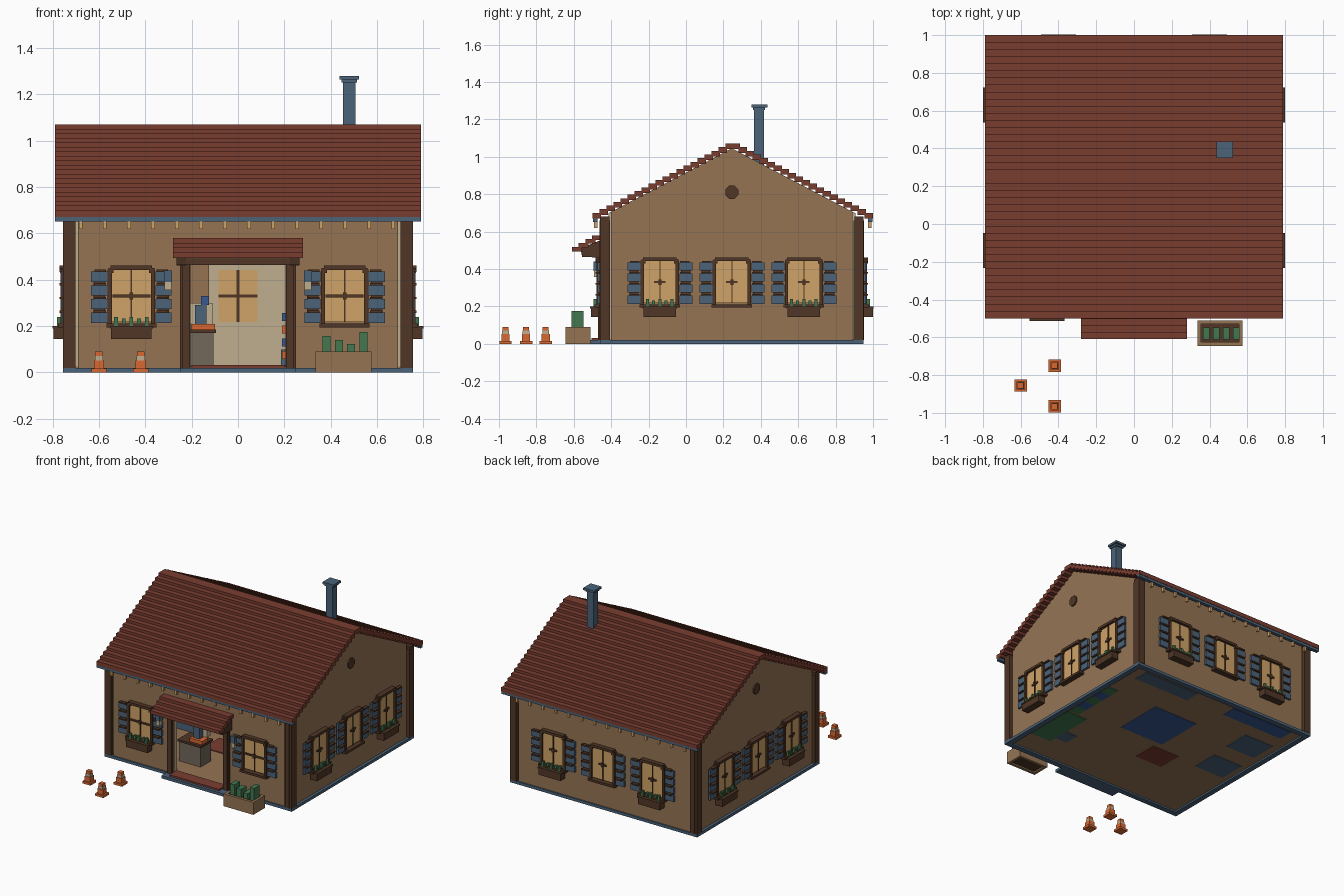
import bpy, bmesh
from math import pi, sin, cos
from mathutils import Matrix

old = bpy.data.objects.get("Cube")
if old:
    bpy.data.objects.remove(old, do_unlink=True)

COLOURS = {
    "tan": (0.30, 0.175, 0.088), "red": (0.195, 0.047, 0.03),
    "brown": (0.08, 0.037, 0.019), "slate": (0.07, 0.125, 0.19),
    "amber": (0.63, 0.37, 0.14), "orange": (0.70, 0.14, 0.032),
    "green": (0.056, 0.19, 0.08), "cream": (0.53, 0.43, 0.275),
    "blue": (0.04, 0.10, 0.28), "grey": (0.17, 0.14, 0.105),
}
MATS = {}
for label, rgb in COLOURS.items():
    m = bpy.data.materials.new(label)
    m.use_nodes = True
    m.diffuse_color = (*rgb, 1)
    m.node_tree.nodes["Principled BSDF"].inputs["Base Color"].default_value = (*rgb, 1)
    MATS[label] = m


def finish(name, bm, labels, matrix=Matrix()):
    me = bpy.data.meshes.new(name)
    bm.to_mesh(me)
    bm.free()
    for label in labels:
        me.materials.append(MATS[label])
    ob = bpy.data.objects.new(name, me)
    ob.matrix_world = matrix
    bpy.context.collection.objects.link(ob)
    return ob


def boxes(name, items, matrix=Matrix()):
    """One object from boxes: (colour, centre xyz, size xyz)."""
    bm = bmesh.new()
    labels = []
    for label, c, s in items:
        if label not in labels:
            labels.append(label)
        vs = bmesh.ops.create_cube(bm, size=1, matrix=Matrix.Translation(c) @ Matrix.Diagonal((*s, 1)))["verts"]
        for f in {f for v in vs for f in v.link_faces}:
            f.material_index = labels.index(label)
    return finish(name, bm, labels, matrix)


def span(label, x, y, z):
    """Box from three (low, high) ranges."""
    r = (x, y, z)
    return label, [(a + b) / 2 for a, b in r], [b - a for a, b in r]


def prism_x(name, label, profile, x0, x1):
    """Extrude a (y, z) profile along x."""
    bm = bmesh.new()
    f = bm.faces.new([bm.verts.new((x0, y, z)) for y, z in profile])
    ext = bmesh.ops.extrude_face_region(bm, geom=[f])["geom"]
    bmesh.ops.translate(bm, vec=(x1 - x0, 0, 0), verts=[v for v in ext if isinstance(v, bmesh.types.BMVert)])
    bmesh.ops.recalc_face_normals(bm, faces=bm.faces)
    return finish(name, bm, [label])


MID = 0.245                     # depth of the ridge line
FRONT, BACK = -0.45, 0.94

# Plinth and floor
boxes("plinth", [
    span("slate", (-0.755, 0.755), (-0.46, -0.42), (0, 0.02)),
    span("slate", (-0.755, 0.755), (0.91, 0.95), (0, 0.02)),
    span("slate", (-0.755, -0.715), (-0.42, 0.91), (0, 0.02)),
    span("slate", (0.715, 0.755), (-0.42, 0.91), (0, 0.02))])
boxes("floor", [span("tan", (-0.72, 0.72), (-0.43, 0.92), (0.012, 0.026))])

# Long walls: tan outside, cream lining inside
for label, half, y0, y1 in (("tan", 0.69, FRONT, -0.43), ("cream", 0.715, -0.43, -0.41)):
    boxes("front_wall_" + label, [
        span(label, (-half, -0.205), (y0, y1), (0.02, 0.68)),
        span(label, (0.205, half), (y0, y1), (0.02, 0.68)),
        span(label, (-0.205, 0.205), (y0, y1), (0.47, 0.68))])
boxes("back_wall_tan", [span("tan", (-0.69, 0.69), (0.92, BACK), (0.02, 0.68))])
boxes("back_wall_cream", [span("cream", (-0.715, 0.715), (0.90, 0.92), (0.02, 0.68))])

# Gable walls with round-cornered vents
for side in (-1, 1):
    for label, inset, a, b in (("tan", 0.05, 0.715, 0.735), ("cream", 0.035, 0.70, 0.715)):
        y0, y1 = FRONT + inset, BACK - inset
        low = 0.68 + 0.52 * inset
        prism_x("gable_wall_" + label, label,
                [(y0, 0.02), (y1, 0.02), (y1, low), (MID, 1.045), (y0, low)], side * a, side * b)
    ring = [(MID + 0.038 * cos(pi / 8 + k * pi / 4), 0.81 + 0.038 * sin(pi / 8 + k * pi / 4)) for k in range(8)]
    prism_x("gable_vent", "brown", ring, side * 0.73, side * 0.745)

# Corner posts made of two overlapping boards
for sx in (-1, 1):
    for y, inward in ((FRONT, 1), (BACK, -1)):
        boxes("corner_post", [
            ("brown", (sx * 0.73, y + inward * 0.015, 0.35), (0.05, 0.05, 0.66)),
            ("brown", (sx * 0.719, y + inward * 0.0, 0.34), (0.036, 0.026, 0.64)),
            ("brown", (sx * 0.742, y + inward * 0.026, 0.34), (0.026, 0.036, 0.64))])

# Roof of stepped planks, mirrored about the ridge
ROWS, RUN, RISE = 20, 0.0375, 0.0195
planks = []
for i in range(ROWS):
    for s in (-1, 1):
        planks.append(("red", (0, 0.25 + s * (0.7275 - i * RUN), 0.685 + i * RISE), (1.58, 0.045, 0.03)))
boxes("roof_planks", planks)
for s in (-1, 1):
    boxes("eave_gutter", [("slate", (0, 0.25 + s * 0.735, 0.662), (1.58, 0.025, 0.02))])
    boxes("rafter_tails", [("amber", (-0.678 + i * 0.1037, 0.25 + s * 0.733, 0.636), (0.016, 0.018, 0.034))
                           for i in range(14)])

# Chimney
boxes("chimney", [("slate", (0.48, 0.39, 1.1), (0.052, 0.052, 0.33)),
                  ("slate", (0.48, 0.393, 1.272), (0.086, 0.086, 0.016)),
                  ("slate", (0.48, 0.39, 1.258), (0.066, 0.066, 0.014))])


def window(name, matrix, planter, full_bar=False):
    """Window in a wall frame: x along the wall, -y outward."""
    bar = 0.165 if full_bar else 0.06
    parts = [("amber", (0, 0.013, 0.33), (0.17, 0.056, 0.225)),
             ("brown", (0, -0.017, 0.33), (0.006, 0.008, 0.225)),
             ("brown", (0, -0.018, 0.33), (bar, 0.01, 0.012)),
             ("brown", (0, -0.02, 0.33), (0.016, 0.014, 0.03)),
             ("brown", (0, 0.042, 0.33), (0.012, 0.008, 0.225)),
             ("brown", (0, 0.042, 0.33), (0.17, 0.008, 0.012)),
             ("brown", (0, -0.015, 0.452), (0.18, 0.036, 0.018)),
             ("brown", (0, -0.018, 0.203), (0.215, 0.042, 0.016))]
    for s in (-1, 1):
        parts += [("brown", (s * 0.093, -0.013, 0.325), (0.018, 0.03, 0.24)),
                  ("brown", (s * 0.088, -0.015, 0.44), (0.022, 0.034, 0.022)),
                  ("brown", (s * 0.138, -0.006, 0.325), (0.05, 0.014, 0.21))]
        # louvred shutter: broad painted slats with thin battens between
        for k in range(4):
            parts += [("slate", (s * 0.139, -0.014, 0.236 + k * 0.059), (0.07, 0.016, 0.044)),
                      ("brown", (s * 0.134, -0.023, 0.236 + k * 0.059 + 0.026), (0.05, 0.022, 0.01))]
    boxes(name, parts, matrix)
    if planter:
        box = [("brown", (0, -0.032, 0.168), (0.175, 0.054, 0.048)),
               ("brown", (0, -0.034, 0.195), (0.185, 0.058, 0.01))]
        for k in range(5):
            box.append(("green", (-0.066 + k * 0.033, -0.036 + 0.008 * (k % 2), 0.215),
                        (0.016, 0.016, 0.05 - 0.016 * (k % 2))))
        boxes(name + "_planter", box, matrix)


def on_wall(x, y, angle):
    return Matrix.Translation((x, y, 0)) @ Matrix.Rotation(angle, 4, "Z")


window("front_right_window", on_wall(-0.46, FRONT, 0), True, True)
window("front_left_window", on_wall(0.46, FRONT, 0), False, True)
for k in (-1, 0, 1):
    window("left_window", on_wall(0.737, MID + k * 0.385, pi / 2), k != 0)
    window("right_window", on_wall(-0.737, MID + k * 0.385, -pi / 2), k != 0)
    window("back_window", on_wall(k * 0.4, BACK, pi), k != 0)

# Wall lanterns
for s in (-1, 1):
    boxes("wall_lantern", [("slate", (s * 0.302, -0.475, 0.415), (0.034, 0.04, 0.05)),
                           ("cream", (s * 0.302, -0.477, 0.373), (0.03, 0.03, 0.034))])

# Porch: posts, beam, cheeks, stepped canopy and doorstep
for s in (-1, 1):
    boxes("porch_post", [("brown", (s * 0.225, -0.445, 0.24), (0.034, 0.05, 0.46)),
                         ("brown", (s * 0.238, -0.44, 0.24), (0.024, 0.04, 0.46))])
    prism_x("canopy_bracket", "brown", [(-0.44, 0.46), (-0.555, 0.465), (-0.565, 0.51), (-0.44, 0.56)],
            s * 0.225, s * 0.265)
boxes("porch_beam", [("brown", (0, -0.50, 0.477), (0.53, 0.11, 0.028))])
boxes("porch_canopy", [("red", (0, -0.583 + k * 0.036, 0.506 + k * 0.0205), (0.56, 0.054, 0.024))
                       for k in range(4)])
boxes("doorstep", [span("slate", (-0.25, 0.25), (-0.525, -0.42), (0, 0.02)),
                   span("red", (-0.2, 0.2), (-0.505, -0.42), (0.02, 0.032))])

# Large planter by the door
plants = [span("tan", (0.335, 0.575), y, (0, 0.09)) for y in ((-0.645, -0.625), (-0.53, -0.51))]
plants += [span("tan", x, (-0.625, -0.53), (0, 0.09)) for x in ((0.335, 0.355), (0.555, 0.575))]
plants.append(span("brown", (0.355, 0.555), (-0.625, -0.53), (0.01, 0.08)))
for x, top in ((0.382, 0.158), (0.435, 0.14), (0.488, 0.122), (0.541, 0.175)):
    plants.append(span("green", (x - 0.017, x + 0.017), (-0.612, -0.548), (0.07, top)))
boxes("large_planter", plants)

# Traffic cones
for x, y in ((-0.42, -0.75), (-0.6, -0.855), (-0.42, -0.965)):
    boxes("traffic_cone", [("orange", (x, y, 0.008), (0.066, 0.066, 0.016)),
                           ("orange", (x, y, 0.034), (0.044, 0.044, 0.036)),
                           ("cream", (x, y, 0.061), (0.036, 0.036, 0.018)),
                           ("orange", (x, y, 0.08), (0.032, 0.032, 0.02))])

# Furniture and rugs resting through the floor
for name, label, x, y, w, d, top in (
        ("blue_rug", "blue", 0.11, 0.39, 0.36, 0.36, 0.032),
        ("red_rug", "red", -0.15, 0.065, 0.22, 0.18, 0.032),
        ("bed", "green", 0.62, -0.05, 0.17, 0.38, 0.12),
        ("bedside_stool", "slate", 0.49, -0.13, 0.10, 0.11, 0.08),
        ("low_bench", "slate", 0.41, 0.83, 0.45, 0.11, 0.1),
        ("sofa", "blue", -0.38, 0.84, 0.5, 0.11, 0.12),
        ("armchair", "slate", -0.54, 0.57, 0.24, 0.2, 0.1),
        ("side_chair", "slate", -0.55, 0.23, 0.24, 0.2, 0.1)):
    boxes(name, [span(label, (x - w / 2, x + w / 2), (y - d / 2, y + d / 2), (0.008, top))])
boxes("bookshelf", [("blue" if k % 2 else "green", (0.66, 0.2 + k * 0.083, 0.1), (0.08, 0.083, 0.184))
                    for k in range(5)])
boxes("tall_cupboard", [span("tan", (-0.28, -0.125), (0.8, 0.89), (0.026, 0.5))])
boxes("counter", [span("grey", (-0.28, -0.105), (-0.28, -0.16), (0.026, 0.17)),
                  span("brown", (-0.285, -0.095), (-0.29, -0.15), (0.17, 0.185)),
                  span("orange", (-0.20, -0.10), (-0.27, -0.2), (0.185, 0.21)),
                  span("cream", (-0.205, -0.11), (-0.2, -0.16), (0.21, 0.3)),
                  span("slate", (-0.185, -0.135), (-0.25, -0.21), (0.21, 0.29)),
                  span("blue", (-0.16, -0.125), (-0.25, -0.22), (0.29, 0.33))])
boxes("wall_shelf", [("blue" if k % 2 else "orange", (0.215, -0.3, 0.075 + k * 0.055), (0.05, 0.1, 0.035))
                     for k in range(4)])
